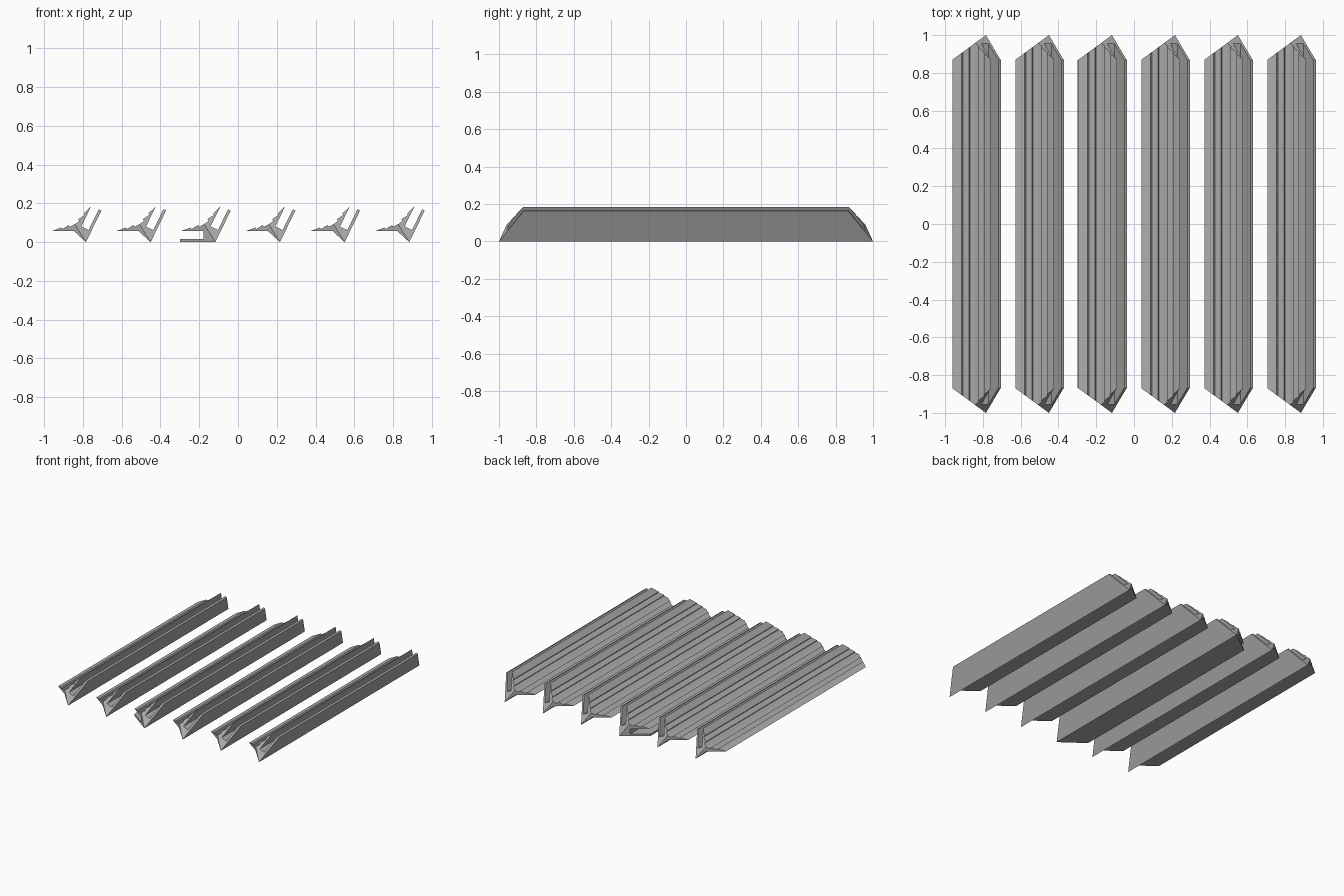
import bpy, bmesh, math

if "Cube" in bpy.data.objects:
    bpy.data.objects.remove(bpy.data.objects["Cube"])

mat = bpy.data.materials.new("plain_grey")
mat.diffuse_color = (0.42, 0.42, 0.42, 1)
mat.use_nodes = True
mat.node_tree.nodes["Principled BSDF"].inputs["Base Color"].default_value = mat.diffuse_color

SPREAD = math.radians(116)      # angle between the two flanges
SLOPE = 0.735                   # mitre: length lost per unit away from the corner
AXIS = SPREAD / 2

# Half profile in (along flange, away from flange), starting at the corner edge
flange = [(0.181, 0), (0.181, 0.015), (0.062, 0.015)]
stepped = [(0.062, 0.057), (0.177, 0.057), (0.128, 0.075), (0.122, 0.068),
           (0.089, 0.088), (0.083, 0.079),
           (0.109 * math.cos(AXIS), 0.109 * math.sin(AXIS))]


def left_point(t, h):
    return -t, h


def right_point(t, h):
    c, s = math.cos(math.pi - SPREAD), math.sin(math.pi - SPREAD)
    return t * c - h * s, t * s + h * c


def add_half(bm, profile, place):
    """Extrude one half of the section, with mitred ends, open on the symmetry axis."""
    rings = []
    for sign in (-1, 1):
        ring = []
        for t, h in profile:
            x, z = place(t, h)
            ring.append(bm.verts.new((x, sign * (1 - SLOPE * t), z)))
        bm.faces.new(ring)
        rings.append(ring)
    a, b = rings
    for i in range(len(profile) - 1):
        bm.faces.new((a[i], a[i + 1], b[i + 1], b[i]))


def make_strip(name, x, with_left_flange):
    bm = bmesh.new()
    full = [(0, 0)] + flange + stepped
    short = [(0, 0)] + stepped
    add_half(bm, full, right_point)
    add_half(bm, full if with_left_flange else short, left_point)
    bmesh.ops.remove_doubles(bm, verts=bm.verts, dist=0.0005)
    bmesh.ops.recalc_face_normals(bm, faces=bm.faces)
    me = bpy.data.meshes.new(name)
    bm.to_mesh(me)
    bm.free()
    me.materials.append(mat)
    ob = bpy.data.objects.new(name, me)
    ob.location.x = x
    bpy.context.collection.objects.link(ob)


# Row of six trim strips; the third keeps both flanges
for i in range(6):
    make_strip(f"trim_strip_{i + 1}", -0.784 + 0.3335 * i, i == 2)
